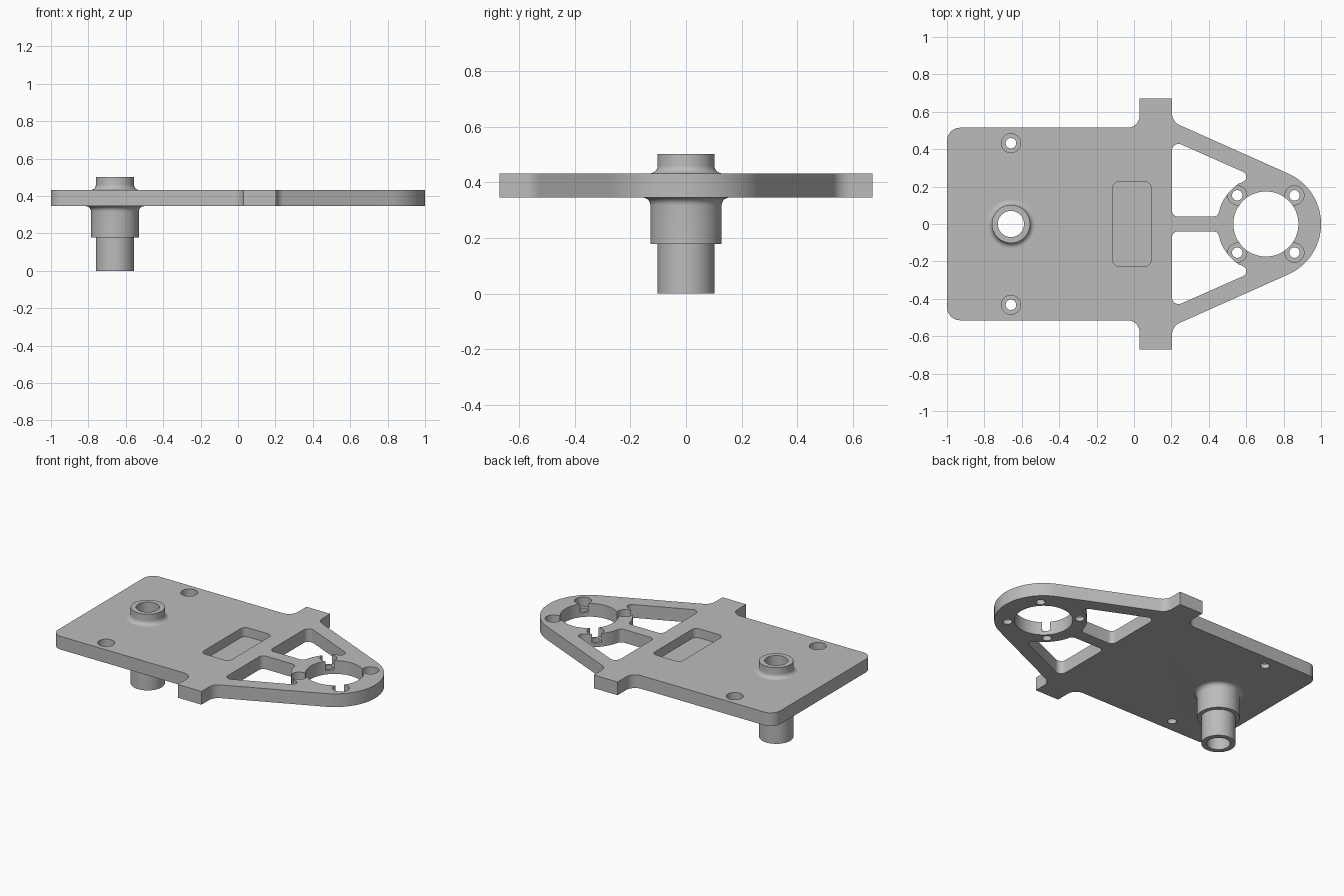
import bpy, bmesh, math
from mathutils import Vector

if "Cube" in bpy.data.objects:
    bpy.data.objects.remove(bpy.data.objects["Cube"], do_unlink=True)

grey = bpy.data.materials.new("machined grey")
grey.use_nodes = True
colour = (0.5, 0.5, 0.5, 1)
grey.diffuse_color = colour
grey.node_tree.nodes["Principled BSDF"].inputs["Base Color"].default_value = colour

BOTTOM, TOP = 0.345, 0.432
RING_X, PIN_X = 0.705, -0.658


def rounded(points, steps=8):
    """Turn (x, y, fillet radius) corners into a closed outline."""
    out = []
    for i, (x, y, r) in enumerate(points):
        p = Vector((x, y))
        if r == 0:
            out.append(p)
            continue
        a = (Vector(points[i - 1][:2]) - p).normalized()
        b = (Vector(points[(i + 1) % len(points)][:2]) - p).normalized()
        half = a.angle(b) / 2
        centre = p + (a + b).normalized() * r / math.sin(half)
        start = p + a * r / math.tan(half) - centre
        end = p + b * r / math.tan(half) - centre
        sweep = start.angle(end)
        for k in range(steps + 1):
            t = k / steps
            out.append(centre + (start * math.sin((1 - t) * sweep)
                                 + end * math.sin(t * sweep)) / math.sin(sweep))
    return out


def finish(bm, name):
    bmesh.ops.recalc_face_normals(bm, faces=bm.faces)
    mesh = bpy.data.meshes.new(name)
    bm.to_mesh(mesh)
    bm.free()
    mesh.materials.append(grey)
    obj = bpy.data.objects.new(name, mesh)
    bpy.context.collection.objects.link(obj)
    return obj


def prism(name, outline, z0, z1):
    bm = bmesh.new()
    face = bm.faces.new([bm.verts.new((p[0], p[1], z0)) for p in outline])
    new = bmesh.ops.extrude_face_region(bm, geom=[face])["geom"]
    bmesh.ops.translate(bm, vec=(0, 0, z1 - z0),
                        verts=[v for v in new if isinstance(v, bmesh.types.BMVert)])
    return finish(bm, name)


def lathe(name, profile, x, y, sides=48):
    bm = bmesh.new()
    verts = [bm.verts.new((r, 0, z)) for r, z in profile]
    edges = [bm.edges.new(pair) for pair in zip(verts, verts[1:])]
    bmesh.ops.spin(bm, geom=verts + edges, cent=(0, 0, 0), axis=(0, 0, 1),
                   angle=math.tau, steps=sides)
    bmesh.ops.remove_doubles(bm, verts=bm.verts, dist=1e-5)
    bmesh.ops.translate(bm, verts=bm.verts, vec=(x, y, 0))
    return finish(bm, name)


def cylinder(name, radius, x, y, z0, z1, sides=48):
    return lathe(name, [(0, z0), (radius, z0), (radius, z1), (0, z1)], x, y, sides)


def combine(target, tool, operation):
    mod = target.modifiers.new(operation, 'BOOLEAN')
    mod.operation, mod.solver, mod.object = operation, 'EXACT', tool
    bpy.context.view_layer.objects.active = target
    bpy.ops.object.modifier_apply(modifier=mod.name)
    bpy.data.objects.remove(tool, do_unlink=True)


def ring_point(radius, degrees):
    a = math.radians(degrees)
    return (RING_X + radius * math.cos(a), radius * math.sin(a), 0)


# Plate outline: body, side tabs, tapered arms and round nose
half = [(-1, 0.515, 0.07), (0.03, 0.515, 0.065), (0.03, 0.67, 0),
        (0.203, 0.67, 0), (0.203, 0.547, 0.07)]
half += [ring_point(0.295, 66 - 3 * k) for k in range(22)]
outline = half + [(x, -y, r) for x, y, r in reversed(half)]
plate = prism("base_plate", rounded(outline), BOTTOM, TOP)

# Stepped pivot pin with filleted collars
fillet = [math.radians(11.25 * k) for k in range(9)]
profile = [(0, 0), (0.102, 0), (0.102, 0.178), (0.128, 0.178)]
profile += [(0.156 - 0.028 * math.cos(a), 0.317 + 0.028 * math.sin(a)) for a in fillet]
profile += [(0.156, 0.37), (0.128, 0.41)]
profile += [(0.13 - 0.028 * math.sin(a), 0.46 - 0.028 * math.cos(a)) for a in fillet]
profile += [(0.102, 0.502), (0, 0.502)]
combine(plate, lathe("pivot_pin", profile, PIN_X, 0, 64), 'UNION')
combine(plate, cylinder("pin_bore", 0.07, PIN_X, 0, -0.1, 0.6), 'DIFFERENCE')

# Large ring opening
combine(plate, cylinder("ring_opening", 0.174, RING_X, 0, 0.2, 0.6, 64), 'DIFFERENCE')

# Lightening windows on each side of the central bar
tip = ring_point(0.26, 103.8)
window = [(0.203, 0.04, 0.03), (RING_X - 0.257, 0.04, 0.03)]
window += [ring_point(0.26, d) for d in range(160, 123, -4)]
window += [(tip[0], tip[1], 0.029), (0.203, 0.447, 0.035)]
for side in (1, -1):
    shape = [(p.x, p.y * side) for p in rounded(window)]
    combine(plate, prism("window", shape, 0.2, 0.6), 'DIFFERENCE')

# Rectangular pocket
pocket = [(-0.115, -0.226, 0.035), (0.092, -0.226, 0.035),
          (0.092, 0.226, 0.035), (-0.115, 0.226, 0.035)]
combine(plate, prism("pocket", rounded(pocket), TOP - 0.06, 0.6), 'DIFFERENCE')

# Counterbored screw holes in the body and around the ring
step = TOP - 0.06
bore = [(0, 0.2), (0.028, 0.2), (0.028, step), (0.051, step), (0.051, 0.6), (0, 0.6)]
for side in (1, -1):
    for x, y in ((PIN_X, 0.432), (RING_X - 0.153, 0.153), (RING_X + 0.153, 0.153)):
        combine(plate, lathe("screw_hole", bore, x, y * side, 32), 'DIFFERENCE')

# Smooth curved walls, crisp edges
bpy.ops.object.select_all(action='DESELECT')
plate.select_set(True)
bpy.context.view_layer.objects.active = plate
bpy.ops.object.shade_smooth_by_angle(angle=math.radians(30))
